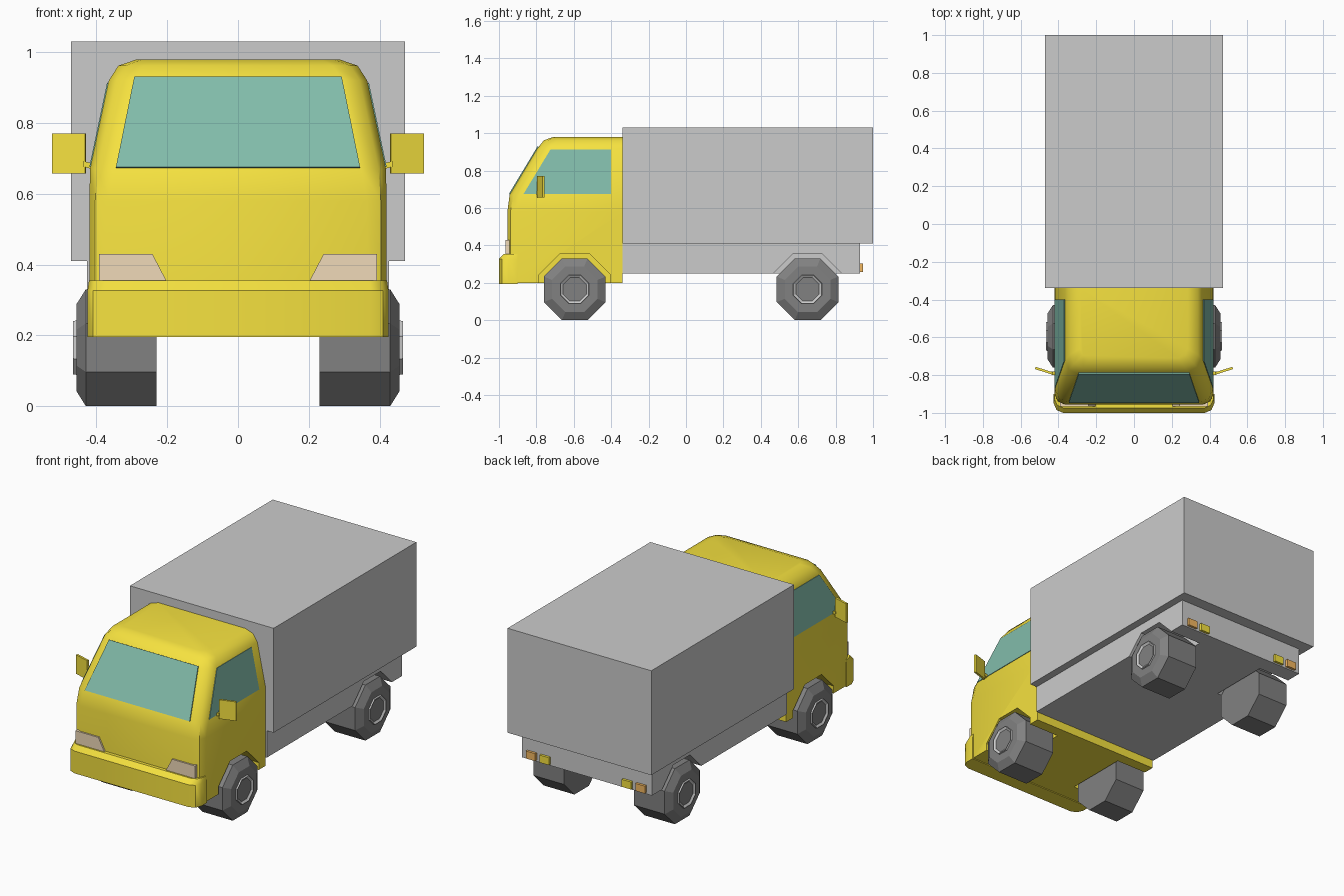
import bpy, bmesh, math
from mathutils import Vector

if "Cube" in bpy.data.objects:
    bpy.data.objects.remove(bpy.data.objects["Cube"])

SIDES = ((1, "right"), (-1, "left"))


def material(name, rgb):
    m = bpy.data.materials.new(name)
    m.diffuse_color = (*rgb, 1)
    m.use_nodes = True
    m.node_tree.nodes["Principled BSDF"].inputs["Base Color"].default_value = m.diffuse_color
    return m


YELLOW = material("yellow_paint", (0.92, 0.76, 0.05))
GLASS = material("green_glass", (0.22, 0.50, 0.40))
RUBBER = material("dark_rubber", (0.22, 0.22, 0.22))
CREAM = material("lamp_cream", (0.87, 0.70, 0.48))
ORANGE = material("lamp_orange", (0.90, 0.48, 0.12))


def finish(name, bm, mat=None, smooth=None):
    bmesh.ops.recalc_face_normals(bm, faces=bm.faces)
    me = bpy.data.meshes.new(name)
    bm.to_mesh(me)
    bm.free()
    ob = bpy.data.objects.new(name, me)
    bpy.context.collection.objects.link(ob)
    if mat:
        me.materials.append(mat)
    if smooth:
        bpy.ops.object.select_all(action='DESELECT')
        ob.select_set(True)
        bpy.context.view_layer.objects.active = ob
        bpy.ops.object.shade_smooth_by_angle(angle=math.radians(smooth))
    return ob


def loft(name, rings, mat=None, smooth=None):
    """Skin equal-length rings of points and cap both ends."""
    bm = bmesh.new()
    loops = [[bm.verts.new(p) for p in r] for r in rings]
    for a, b in zip(loops, loops[1:]):
        for i in range(len(a)):
            j = (i + 1) % len(a)
            bm.faces.new((a[i], a[j], b[j], b[i]))
    bm.faces.new(loops[0])
    bm.faces.new(loops[-1])
    return finish(name, bm, mat, smooth)


def box(name, lo, hi, mat=None):
    ring = lambda z: [(lo[0], lo[1], z), (hi[0], lo[1], z), (hi[0], hi[1], z), (lo[0], hi[1], z)]
    return loft(name, [ring(lo[2]), ring(hi[2])], mat)


def panel(name, points, offset, mat):
    """Flat plate: polygon extruded by an offset vector."""
    d = Vector(offset)
    return loft(name, [points, [Vector(p) + d for p in points]], mat)


def plan_ring(z, w, front, c, back):
    """Horizontal outline with two rounded front corners."""
    half = [(w, back), (w, front + c), (w - 0.3 * c, front + 0.3 * c), (w - c, front)]
    return [(x, y, z) for x, y in half] + [(-x, y, z) for x, y in reversed(half)]


def octagon(x, y, apothem):
    r = apothem / math.cos(math.pi / 8)
    return [(x, y + r * math.cos(a), 0.165 + r * math.sin(a))
            for a in (math.pi / 8 + k * math.pi / 4 for k in range(8))]


# Cargo box and chassis
box("cargo_box", (-0.472, -0.34, 0.41), (0.472, 1.0, 1.03))
chassis = box("chassis", (-0.427, -0.34, 0.25), (0.427, 0.93, 0.41))

# Cab: z, half width, front y, corner size
CAB = [(0.20, 0.42, -0.955, 0.05), (0.58, 0.42, -0.955, 0.055), (0.67, 0.418, -0.943, 0.07),
       (0.92, 0.365, -0.793, 0.07), (0.962, 0.338, -0.76, 0.07), (0.98, 0.285, -0.71, 0.05)]
cab = loft("cab", [plan_ring(*r, -0.34) for r in CAB], YELLOW)

# Bumper wrapping round the nose
BUMPER = [(0.195, 0.425, -1.0, 0.05), (0.327, 0.425, -1.0, 0.05), (0.355, 0.421, -0.975, 0.05)]
loft("bumper", [plan_ring(*r, -0.90) for r in BUMPER], YELLOW, 40)

# Wheels and octagonal wheel arches
TYRE = [(0.23, 0.165), (0.43, 0.165), (0.457, 0.122), (0.458, 0.06)]
HUB = [(0.44, 0.08), (0.466, 0.075), (0.452, 0.055)]
for y, end, body in ((-0.595, "front", cab), (0.65, "rear", chassis)):
    for s, side in SIDES:
        tag = f"{end}_{side}"
        loft("tyre_" + tag, [octagon(s * x, y, a) for x, a in TYRE[:3]], RUBBER)
        loft("hub_" + tag, [octagon(s * x, y, a) for x, a in HUB])
        cutter = loft("arch_cutter_" + tag, [octagon(s * x, y, 0.19) for x in (0.22, 0.6)])
        cutter.hide_render = True
        cutter.hide_set(True)
        cut = body.modifiers.new("arch", 'BOOLEAN')
        cut.operation = 'DIFFERENCE'
        cut.solver = 'EXACT'
        cut.object = cutter

# Apply the arch cuts and shade the cab
for ob in (chassis, cab):
    bpy.ops.object.select_all(action='DESELECT')
    ob.select_set(True)
    bpy.context.view_layer.objects.active = ob
    for m in list(ob.modifiers):
        bpy.ops.object.modifier_apply(modifier=m.name)
bpy.ops.object.shade_smooth_by_angle(angle=math.radians(40))
for ob in [o for o in bpy.data.objects if o.name.startswith("arch_cutter")]:
    bpy.data.objects.remove(ob)

# Windscreen
panel("windscreen", [(-0.345, -0.941, 0.672), (0.345, -0.941, 0.672),
                     (0.293, -0.787, 0.928), (-0.293, -0.787, 0.928)], (0, -0.006, 0.003), GLASS)

for s, side in SIDES:
    # Side window
    panel("side_window_" + side, [(s * x, y, z) for x, y, z in (
        (0.416, -0.868, 0.675), (0.416, -0.40, 0.675), (0.366, -0.40, 0.913), (0.366, -0.724, 0.913))],
        (s * 0.004, 0, 0.001), GLASS)
    # Headlight
    panel("headlight_" + side, [(s * x, -0.935, z) for x, z in (
        (0.20, 0.35), (0.393, 0.35), (0.393, 0.43), (0.242, 0.43))], (0, -0.03, 0), CREAM)
    # Door mirror and its arm
    panel("mirror_" + side, [(s * x, y, z) for x, y, z in (
        (0.433, -0.797, 0.657), (0.525, -0.768, 0.657), (0.525, -0.768, 0.77), (0.433, -0.797, 0.77))],
        (-s * 0.004, 0.012, 0), YELLOW)
    panel("mirror_arm_" + side, [(s * x, -0.80, z) for x, z in (
        (0.405, 0.668), (0.436, 0.676), (0.436, 0.692), (0.405, 0.684))], (0, 0.02, 0), YELLOW)
    # Tail lights
    for name, x, mat in (("turn_light_", 0.36, ORANGE), ("tail_light_", 0.27, YELLOW)):
        box(name + side, (s * x - 0.031, 0.92, 0.258), (s * x + 0.031, 0.945, 0.302), mat)
